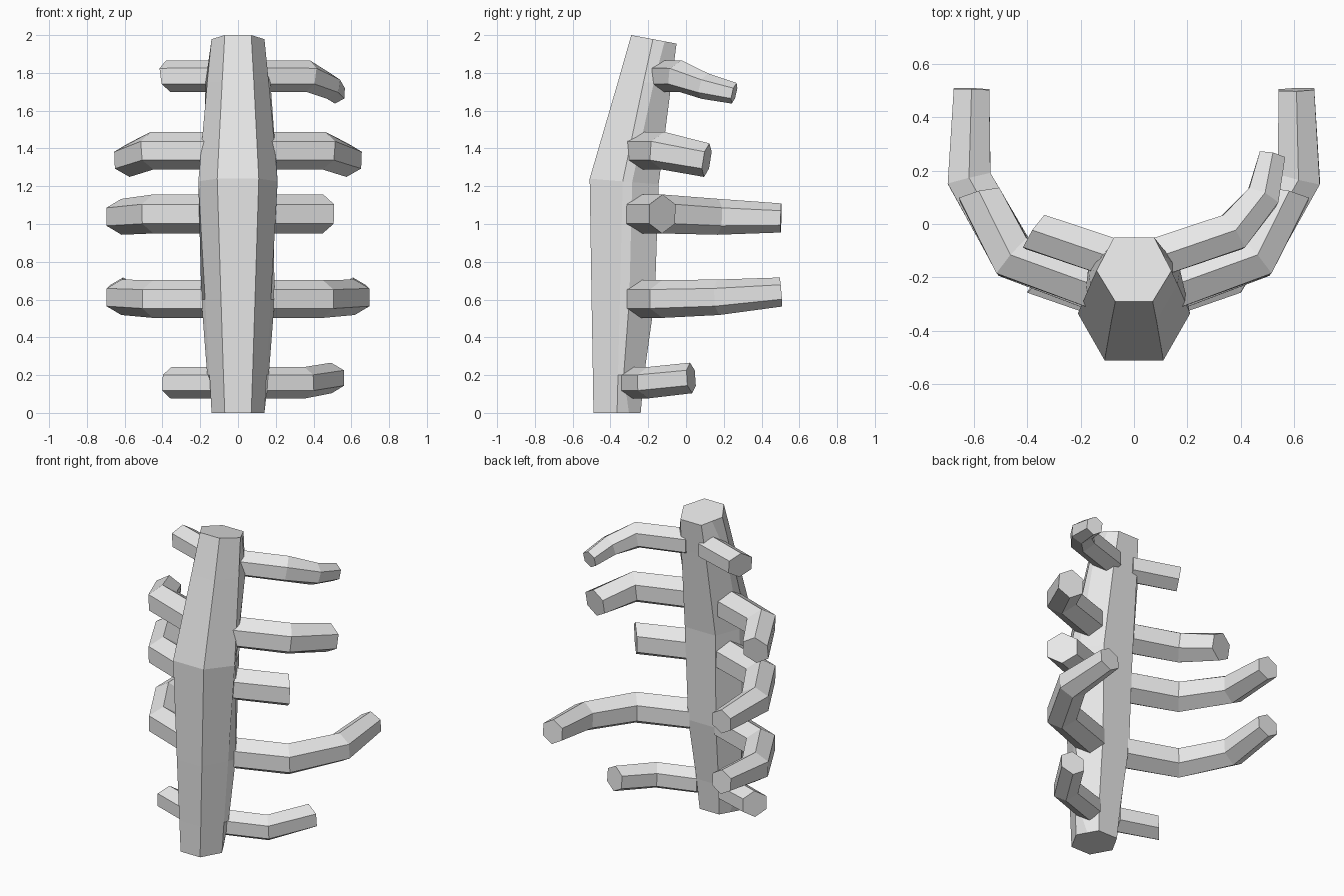
import bpy, bmesh, math
from mathutils import Vector

if "Cube" in bpy.data.objects:
    bpy.data.objects.remove(bpy.data.objects["Cube"])

grey = bpy.data.materials.new("light_grey")
grey.diffuse_color = (0.8, 0.8, 0.8, 1)
grey.use_nodes = True
grey.node_tree.nodes["Principled BSDF"].inputs["Base Color"].default_value = grey.diffuse_color


def loft(name, rings):
    """Skin a list of equal-length point rings and cap both ends."""
    bm = bmesh.new()
    loops = [[bm.verts.new(p) for p in ring] for ring in rings]
    n = len(loops[0])
    for a, b in zip(loops, loops[1:]):
        for i in range(n):
            j = (i + 1) % n
            bm.faces.new((a[i], a[j], b[j], b[i]))
    bm.faces.new(loops[0])
    bm.faces.new(loops[-1])
    bmesh.ops.recalc_face_normals(bm, faces=bm.faces[:])
    me = bpy.data.meshes.new(name)
    bm.to_mesh(me)
    bm.free()
    me.materials.append(grey)
    ob = bpy.data.objects.new(name, me)
    bpy.context.collection.objects.link(ob)
    return ob


# Trunk: half sections (front corner, side corner, back bulge, back corner)
# with heights at front and back of each ring
sections = [
    (0.00, 0.00, (.07, -.49), (.14, -.365), (.105, -.302), (.07, -.24)),
    (0.20, 0.20, (.077, -.493), (.151, -.36), (.163, -.33), (.08, -.222)),
    (0.60, 0.60, (.09, -.50), (.174, -.35), (.194, -.30), (.10, -.165)),
    (1.24, 1.21, (.11, -.51), (.21, -.335), (.185, -.285), (.11, -.145)),
    (1.75, 1.75, (.084, -.361), (.163, -.225), (.172, -.17), (.088, -.077)),
    (2.00, 1.955, (.07, -.29), (.14, -.175), (.108, -.113), (.075, -.05)),
]
rings = []
for zf, zb, *half in sections:
    y0, y1 = half[0][1], half[-1][1]
    pts = [Vector((x, y, zf + (zb - zf) * (y - y0) / (y1 - y0))) for x, y in half]
    rings.append(pts + [Vector((-p.x, p.y, p.z)) for p in reversed(pts)])
loft("trunk", rings)


def rib(name, path, count, side):
    """Six-sided tube along path (x, y, z, radius), cut after count rings."""
    pts = [Vector(p[:3]) for p in path]
    out = []
    for i in range(count):
        d = Vector()
        if i > 0:
            d += (pts[i] - pts[i - 1]).normalized()
        if i < len(pts) - 1:
            d += (pts[i + 1] - pts[i]).normalized()
        d.normalize()
        across = d.cross(Vector((0, 0, 1))).normalized()
        up = across.cross(d)
        ring = []
        for k in range(6):
            a = math.radians(60 * k)
            p = pts[i] + path[i][3] * (math.cos(a) * up + math.sin(a) * across)
            ring.append(Vector((p.x * side, p.y, p.z)))
        out.append(ring)
    return loft(name, out)


# Ribs: centre path, rings kept on the right, rings kept on the left
ribs = {
    "bottom_rib": ([(.10, -.285, .16, .083), (.355, -.20, .16, .083),
                    (.495, .027, .185, .081), (.52, .3, .2, .08)], 3, 2),
    "lower_rib": ([(.12, -.245, .603, .1), (.45, -.125, .603, .1),
                   (.617, .17, .612, .094), (.608, .503, .64, .077)], 4, 4),
    "middle_rib": ([(.12, -.245, 1.053, .103), (.45, -.125, 1.053, .103),
                    (.617, .17, 1.038, .095), (.608, .503, 1.032, .077)], 2, 4),
    "upper_rib": ([(.11, -.243, 1.388, .1), (.455, -.122, 1.388, .1),
                   (.578, .11, 1.338, .09), (.58, .4, 1.3, .08)], 3, 3),
    "top_rib": ([(.07, -.13, 1.783, .084), (.37, -.03, 1.783, .084),
                 (.482, .1, 1.73, .07), (.517, .255, 1.692, .056)], 4, 2),
}
for name, (path, right, left) in ribs.items():
    rib(name + "_right", path, right, 1)
    rib(name + "_left", path, left, -1)
